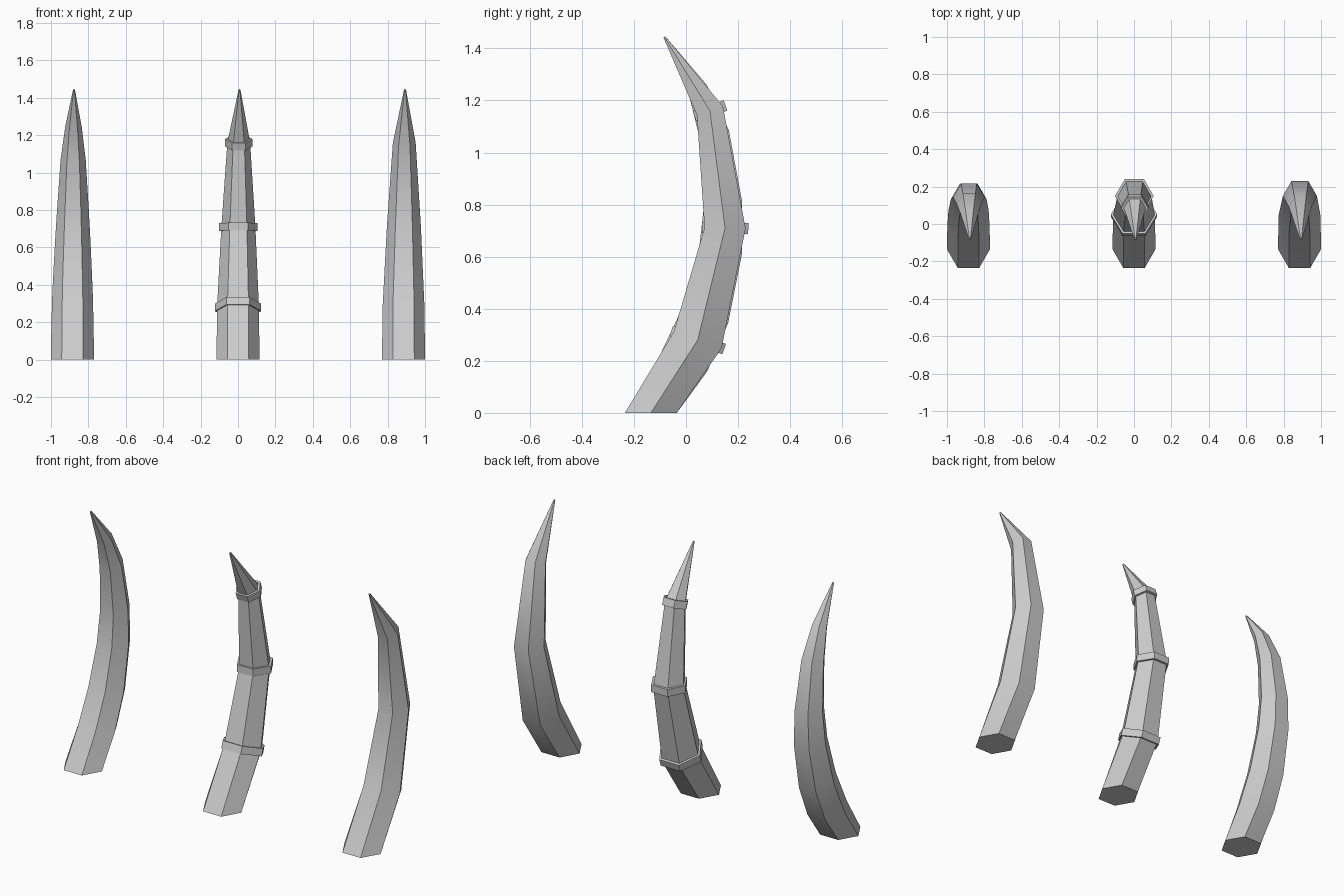
import bpy, bmesh
from math import sin, cos, radians

if "Cube" in bpy.data.objects:
    bpy.data.objects.remove(bpy.data.objects["Cube"])

# Horn stations: y, z, hexagon radius, backward tilt (degrees), x drift
STATIONS = [
    (-0.135, 0.00, 0.115, 0, 0.0),
    (0.045, 0.28, 0.112, 19, 0.0),
    (0.150, 0.71, 0.091, 1, 0.002),
    (0.092, 1.16, 0.061, -19, 0.004),
    (-0.083, 1.444, 0.005, -30, 0.008),
]


def hexagon(station, scale=1.0, lift=0.0):
    """Six points, flat sides facing front and back, moved along the tilted axis."""
    y, z, r, tilt, dx = station
    a = radians(tilt)
    pts = []
    for k in range(6):
        u = r * scale * cos(radians(60 * k))
        v = r * scale * sin(radians(60 * k))
        pts.append((dx + u, y + v * cos(a) + lift * sin(a),
                    z - v * sin(a) + lift * cos(a)))
    return pts


def loft(name, loops, x=0.0, closed=False, smooth=False):
    bm = bmesh.new()
    rows = [[bm.verts.new(p) for p in loop] for loop in loops]
    pairs = list(zip(rows, rows[1:]))
    if closed:
        pairs.append((rows[-1], rows[0]))
    for a, b in pairs:
        for k in range(6):
            n = (k + 1) % 6
            bm.faces.new((a[k], a[n], b[n], b[k]))
    if not closed:
        bm.faces.new(rows[0][::-1])
        bm.faces.new(rows[-1])
    bmesh.ops.recalc_face_normals(bm, faces=bm.faces[:])
    mesh = bpy.data.meshes.new(name)
    bm.to_mesh(mesh)
    bm.free()
    ob = bpy.data.objects.new(name, mesh)
    ob.location.x = x
    bpy.context.collection.objects.link(ob)
    if smooth:
        bpy.ops.object.select_all(action='DESELECT')
        ob.select_set(True)
        bpy.context.view_layer.objects.active = ob
        bpy.ops.object.shade_smooth_by_angle(angle=radians(35))
    return ob


def mix(a, b, t):
    return tuple(p + (q - p) * t for p, q in zip(a, b))


# Rounder path: every bend is split into two gentler ones
rounded = [STATIONS[0]]
for i, (before, after) in enumerate([(0.36, 0.21), (0.22, 0.21), (0.2, 0.3)], 1):
    for other, t in ((STATIONS[i - 1], before), (STATIONS[i + 1], after)):
        y, z, r, tilt, dx = mix(STATIONS[i], other, t)
        rounded.append((y + 0.005, z, r, tilt, dx))
rounded.append(STATIONS[-1])

# Three horns
loft("left_horn_rounded", [hexagon(s) for s in rounded], -0.885, smooth=True)
loft("middle_horn", [hexagon(s) for s in STATIONS])
loft("right_horn", [hexagon(s) for s in STATIONS], 0.885, smooth=True)

# Bands around the middle horn at each bend
for label, s in zip(("lower", "middle", "upper"), STATIONS[1:4]):
    outer = 1 + 0.012 / s[2]
    h = 0.021
    loft(label + "_band", [hexagon(s, 0.96, -h), hexagon(s, outer, -h),
                           hexagon(s, outer, h), hexagon(s, 0.96, h)], closed=True)
